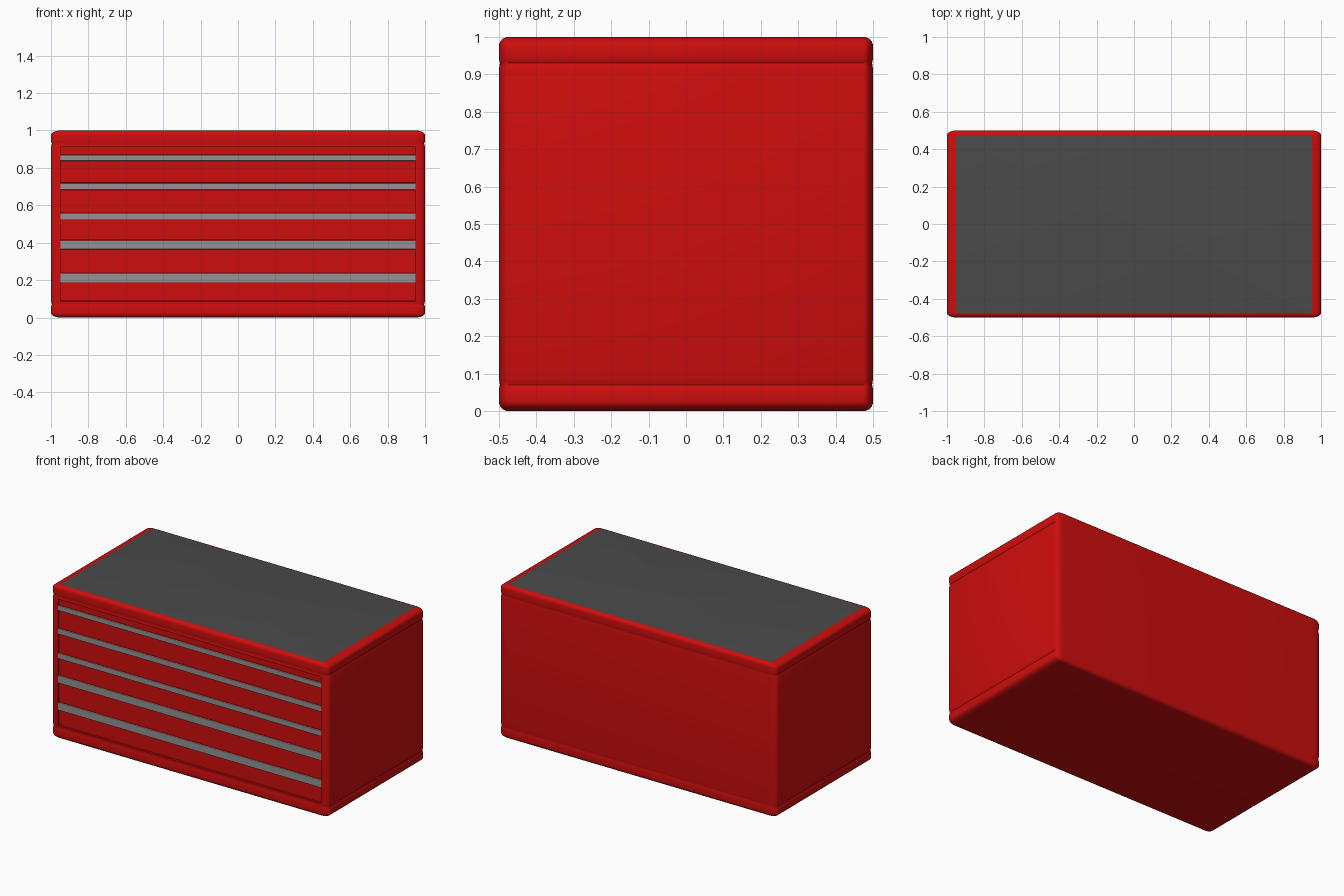
import bpy, bmesh, math

if "Cube" in bpy.data.objects:
    bpy.data.objects.remove(bpy.data.objects["Cube"])


def material(name, rgb):
    m = bpy.data.materials.new(name)
    m.diffuse_color = (*rgb, 1)
    m.use_nodes = True
    m.node_tree.nodes["Principled BSDF"].inputs["Base Color"].default_value = m.diffuse_color
    return m


RED = material("red paint", (0.62, 0.004, 0.004))
DARK = material("dark grey mat", (0.068, 0.068, 0.068))
GREY = material("grey metal", (0.29, 0.29, 0.29))
HX, HY = 0.95, 0.475      # centres of the rounded corners
RX, RY, RZ = 0.05, 0.025, 0.025


def finish(bm, name, mats):
    bmesh.ops.recalc_face_normals(bm, faces=bm.faces)
    me = bpy.data.meshes.new(name)
    bm.to_mesh(me)
    bm.free()
    ob = bpy.data.objects.new(name, me)
    bpy.context.collection.objects.link(ob)
    for m in mats:
        me.materials.append(m)
    return ob


def ring(bm, z, s, seg=6):
    """Rounded rectangle whose corner radius is scaled by s."""
    out = []
    for i, (sx, sy) in enumerate([(1, 1), (-1, 1), (-1, -1), (1, -1)]):
        for k in range(seg + 1):
            a = (i + k / seg) * math.pi / 2
            out.append(bm.verts.new((sx * HX + RX * s * math.cos(a),
                                     sy * HY + RY * s * math.sin(a), z)))
    return out


# Cabinet: rounded shell lofted from rings, with a groove near top and bottom
half = [(RZ * (1 - math.sin(t)), math.cos(t))
        for t in [math.radians(d) for d in (88, 75, 60, 45, 30, 15, 0)]]
half[0] = (0.0, 0.02)
half += [(0.055, 1), (0.063, 0.96), (0.07, 0.9), (0.08, 0.96), (0.088, 1)]
profile = half + [(1 - z, s) for z, s in reversed(half)]
bm = bmesh.new()
rings = [ring(bm, z, s) for z, s in profile]
for a, b in zip(rings, rings[1:]):
    for i in range(len(a)):
        j = (i + 1) % len(a)
        bm.faces.new((a[i], a[j], b[j], b[i]))
bm.faces.new(rings[0][::-1])
top = bm.faces.new(rings[-1])
top.material_index = 1
bmesh.ops.recalc_face_normals(bm, faces=bm.faces)

# Drawer opening: push the flat front panel inward
front = [f for f in bm.faces if f.calc_center_median().y < -0.4999
         and abs(f.calc_center_median().z - 0.5) < 0.01]
ext = bmesh.ops.extrude_face_region(bm, geom=front)
bmesh.ops.translate(bm, vec=(0, 0.025, 0),
                    verts=[v for v in ext["geom"] if isinstance(v, bmesh.types.BMVert)])
bmesh.ops.delete(bm, geom=[f for f in front if f.is_valid], context="FACES")
cabinet = finish(bm, "cabinet", [RED, DARK])
bpy.context.view_layer.objects.active = cabinet
cabinet.select_set(True)
bpy.ops.object.shade_smooth_by_angle(angle=math.radians(35))


def box(name, x, y0, y1, z0, z1, mat):
    bm = bmesh.new()
    bmesh.ops.create_cube(bm, size=1)
    for v in bm.verts:
        v.co = (v.co.x * 2 * x, y0 + (v.co.y + 0.5) * (y1 - y0),
                z0 + (v.co.z + 0.5) * (z1 - z0))
    return finish(bm, name, [mat])


# Drawers, each with a full-width pull along its top edge
pulls = [(0.837, 0.869), (0.683, 0.719), (0.523, 0.558), (0.364, 0.413), (0.187, 0.237)]
tops = [p[1] for p in pulls] + [0.088]
box("top_rail", 0.949, -0.49, -0.47, 0.871, 0.912, RED)
for i, (lo, hi) in enumerate(pulls):
    box(f"drawer_{i + 1}", 0.949, -0.49, -0.47, tops[i + 1] + 0.002, hi, RED)
    pull = box(f"drawer_pull_{i + 1}", 0.951, -0.499, -0.488, lo, hi, GREY)
    bev = pull.modifiers.new("rounded edges", "BEVEL")
    bev.width, bev.segments = 0.004, 2
